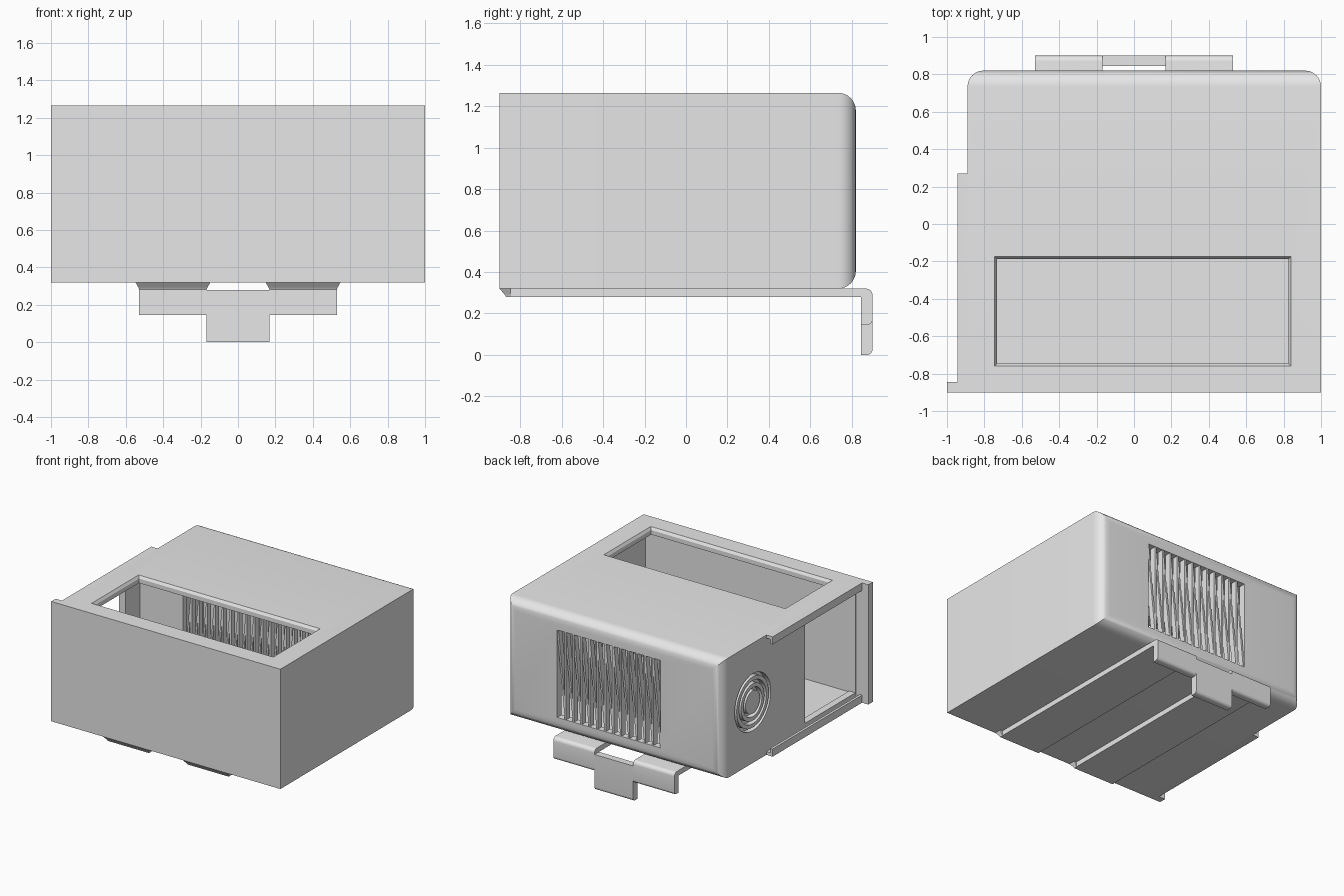
import bpy, bmesh, math
from mathutils import Matrix, Vector

cube = bpy.data.objects.get("Cube")
if cube:
    bpy.data.objects.remove(cube, do_unlink=True)

grey = bpy.data.materials.new("plain grey")
grey.use_nodes = True
grey.diffuse_color = (0.8, 0.8, 0.8, 1)
grey.node_tree.nodes["Principled BSDF"].inputs["Base Color"].default_value = grey.diffuse_color


def make(name, bm):
    bmesh.ops.recalc_face_normals(bm, faces=bm.faces)
    mesh = bpy.data.meshes.new(name)
    bm.to_mesh(mesh)
    bm.free()
    mesh.materials.append(grey)
    ob = bpy.data.objects.new(name, mesh)
    bpy.context.collection.objects.link(ob)
    return ob


def add_box(bm, x, y, z):
    size = (x[1] - x[0], y[1] - y[0], z[1] - z[0])
    mid = Vector((sum(x) / 2, sum(y) / 2, sum(z) / 2))
    return bmesh.ops.create_cube(bm, size=1, matrix=Matrix.Translation(mid) @ Matrix.Diagonal((*size, 1)))


def box(name, x, y, z):
    bm = bmesh.new()
    add_box(bm, x, y, z)
    return make(name, bm)


def add_prism(bm, points, axis, a, b):
    """Extrude a 2D outline between a and b along the given axis."""
    def place(p, t):
        return (t, p[0], p[1]) if axis == "x" else (p[0], t, p[1])
    verts = [bm.verts.new(place(p, a)) for p in points]
    face = bm.faces.new(verts)
    out = bmesh.ops.extrude_face_region(bm, geom=[face])
    moved = [v for v in out["geom"] if isinstance(v, bmesh.types.BMVert)]
    step = Vector(place((0, 0), b - a))
    bmesh.ops.translate(bm, verts=moved, vec=step)


def add_loft(bm, rects):
    """Stack of rectangles (x0, x1, y0, y1, z) skinned and capped."""
    rings = [[bm.verts.new((x, y, z)) for x, y in ((a, c), (b, c), (b, d), (a, d))]
             for a, b, c, d, z in rects]
    for low, high in zip(rings, rings[1:]):
        for i in range(4):
            j = (i + 1) % 4
            bm.faces.new((low[i], low[j], high[j], high[i]))
    bm.faces.new(rings[0])
    bm.faces.new(rings[-1])


def smooth(ob):
    bpy.ops.object.select_all(action="DESELECT")
    ob.select_set(True)
    bpy.context.view_layer.objects.active = ob
    bpy.ops.object.shade_smooth_by_angle(angle=math.radians(30))


def cut(ob, cutter):
    mod = ob.modifiers.new("cut", "BOOLEAN")
    mod.operation = "DIFFERENCE"
    mod.solver = "EXACT"
    mod.object = cutter
    bpy.context.view_layer.objects.active = ob
    bpy.ops.object.modifier_apply(modifier=mod.name)
    bpy.data.objects.remove(cutter, do_unlink=True)


BOTTOM, TOP = 0.32, 1.265
FRONT, BACK = -0.9, 0.82

# Case with rounded edges around the back
bm = bmesh.new()
add_box(bm, (-0.89, 1), (FRONT, BACK), (BOTTOM, TOP))
edges = [e for e in bm.edges if all(v.co.y > 0.5 for v in e.verts)]
bmesh.ops.bevel(bm, geom=edges, offset=0.085, segments=8, profile=0.5, affect="EDGES")
case = make("case", bm)

# Front and rear chambers, leaving a partition between them
cut(case, box("front_chamber", (-0.835, 0.945), (-0.845, -0.03), (0.375, 1.21)))
cut(case, box("rear_chamber", (-0.835, 0.945), (0.02, 0.765), (0.375, 1.21)))

# Top window with a chamfered rim
bm = bmesh.new()
win = (-0.745, 0.84, -0.76, -0.175)
inset = 0.013
inner = (win[0] + inset, win[1] - inset, win[2] + inset, win[3] - inset)
add_loft(bm, [(*inner, 1.15), (*inner, TOP - 0.02), (*win, TOP), (*win, 1.35)])
cut(case, make("window_cutter", bm))

# Side doorway, rear vent and partition vent
cut(case, box("doorway_cutter", (-0.95, -0.8), (-0.84, -0.21), (0.385, 1.2)))
cut(case, box("rear_vent_cutter", (-0.35, 0.55), (0.7, 0.9), (0.44, 1.13)))
cut(case, box("partition_vent_cutter", (-0.46, 0.78), (-0.06, 0.05), (0.44, 1.13)))

# Concentric ring grooves on the side wall
for radius in (0.2, 0.145, 0.09):
    bm = bmesh.new()
    ends = [(-0.95, radius), (-0.95, radius + 0.025), (-0.85, radius + 0.025), (-0.85, radius)]
    verts = [bm.verts.new((x, 0.44, 0.8 + r)) for x, r in ends]
    loop = [bm.edges.new((verts[i], verts[(i + 1) % 4])) for i in range(4)]
    bmesh.ops.spin(bm, geom=verts + loop, cent=(0, 0.44, 0.8), axis=(1, 0, 0),
                   angle=math.tau, steps=40, use_merge=True)
    bmesh.ops.remove_doubles(bm, verts=bm.verts, dist=0.0005)
    cut(case, make("ring_cutter", bm))
smooth(case)


# Vent slats: uprights alternating with leaning bars
def slats(name, x, y, z, count):
    bm = bmesh.new()
    pitch = (x[1] - x[0]) / count
    t = 0.007
    for i in range(count):
        a = x[0] + i * pitch
        b = a + pitch
        if i:
            add_box(bm, (a - t, a + t), y, z)
        add_prism(bm, [(a - t, z[0]), (a + t, z[0]), (b + t, z[1]), (b - t, z[1])], "y", y[0] + 0.003, y[1] - 0.003)
    return make(name, bm)


slats("rear_vent_slats", (-0.35, 0.55), (0.768, 0.817), (0.44, 1.13), 13)
slats("partition_vent_slats", (-0.46, 0.78), (-0.027, 0.017), (0.44, 1.13), 18)

# Front edge lip and the sliding door rails
box("front_lip", (-1, -0.885), (FRONT, -0.845), (BOTTOM, TOP))
for name, edge, way in (("lower_rail", BOTTOM, 1), ("upper_rail", TOP, -1)):
    bm = bmesh.new()
    outline = [(-0.885, 0), (-0.945, 0), (-0.945, 0.06), (-0.925, 0.06), (-0.925, 0.025), (-0.885, 0.025)]
    add_prism(bm, [(px, edge + way * pz) for px, pz in outline], "y", -0.846, 0.27)
    make(name, bm)


# Belt clip: two hooked strips below the case
def arc(cy, cz, r, start):
    angles = [math.radians(start + 15 * i) for i in range(7)]
    return [(cy + r * math.cos(a), cz + r * math.sin(a)) for a in angles]


hook = [(-0.865, 0.28), (0.845, 0.28), (0.845, 0.145)]
hook += arc(0.875, 0.17, 0.025, -90) + arc(0.87, 0.29, 0.03, 0) + [(-0.865, BOTTOM)]
for name, side in (("left_clip_strip", 1), ("right_clip_strip", -1)):
    bm = bmesh.new()
    add_prism(bm, hook, "x", side * 0.168, side * 0.528)
    smooth(make(name, bm))

    # Flared root at the front end
    bm = bmesh.new()
    rects = []
    for i in range(7):
        a = math.radians(15 * i)
        f, z = 1 - math.sin(a), BOTTOM - 0.04 * math.cos(a)
        z = 0.28 + 0.04 * (1 - math.cos(a))
        f = math.sin(a) ** 1.0 * (1 - math.cos(a))
        x0, x1 = sorted((side * (0.168 - 0.02 * f), side * (0.528 + 0.02 * f)))
        rects.append((x0, x1, -0.87 - 0.03 * f, -0.845, z))
    add_loft(bm, rects)
    smooth(make(name + "_root", bm))

# Centre tab joining the hooks
bm = bmesh.new()
tab = [(0.845, 0.28), (0.845, 0)] + arc(0.875, 0.025, 0.025, -90) + [(0.9, 0.28)]
add_prism(bm, tab, "x", -0.168, 0.168)
smooth(make("clip_tab", bm))
